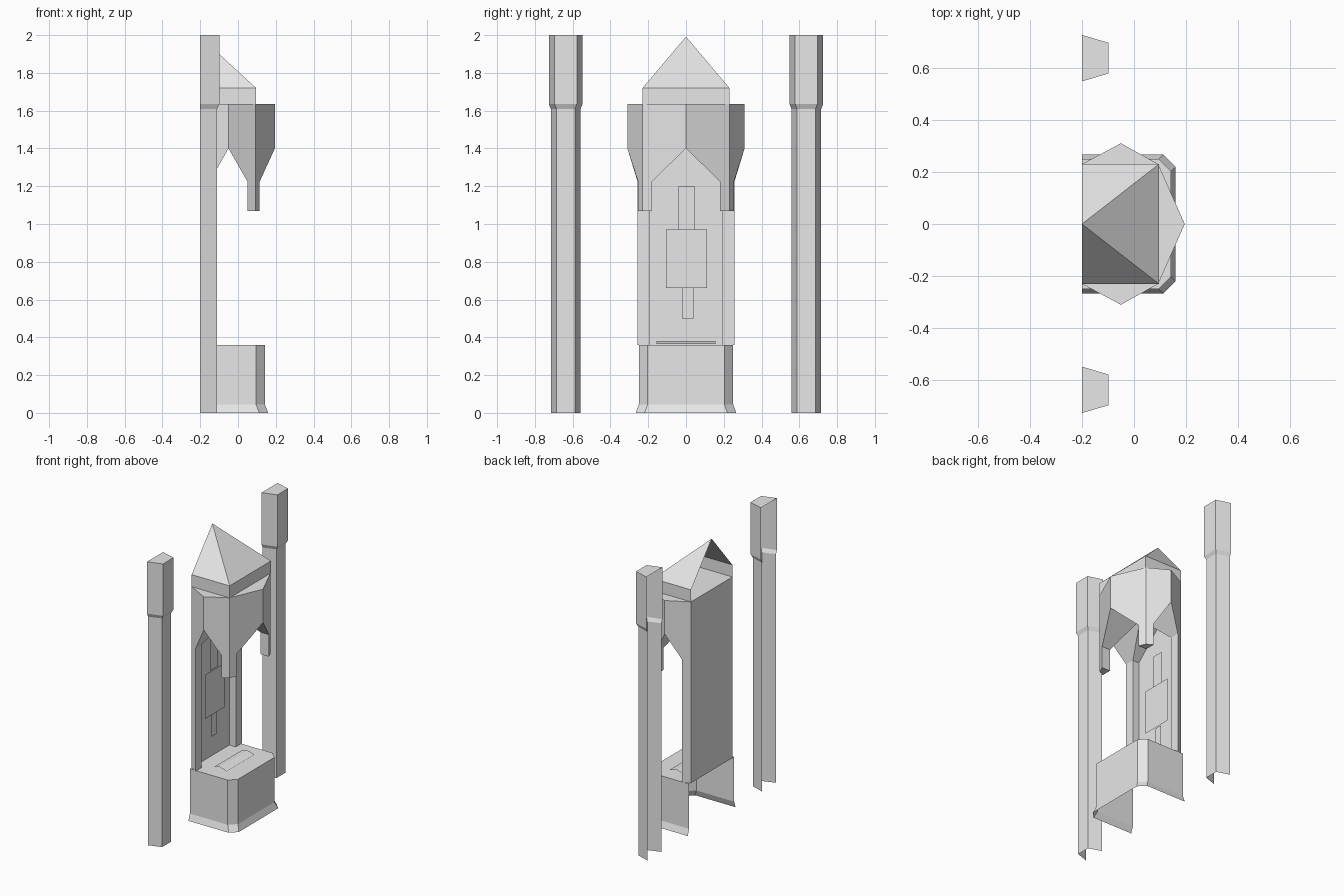
import bpy, bmesh

if "Cube" in bpy.data.objects:
    bpy.data.objects.remove(bpy.data.objects["Cube"])

stone = bpy.data.materials.new("pale_grey_stone")
stone.diffuse_color = (0.8, 0.8, 0.8, 1)
stone.use_nodes = True
stone.node_tree.nodes["Principled BSDF"].inputs["Base Color"].default_value = stone.diffuse_color


def make(name, verts, faces, mirror=False, recalc=True):
    """Mesh object, optionally mirrored across the y = 0 plane."""
    me = bpy.data.meshes.new(name)
    me.from_pydata(verts, [], faces)
    me.materials.append(stone)
    bm = bmesh.new()
    bm.from_mesh(me)
    bmesh.ops.remove_doubles(bm, verts=bm.verts, dist=0.0005)
    if recalc:
        bmesh.ops.recalc_face_normals(bm, faces=bm.faces)
    bm.to_mesh(me)
    bm.free()
    ob = bpy.data.objects.new(name, me)
    bpy.context.collection.objects.link(ob)
    if mirror:
        m = ob.modifiers.new("mirror", 'MIRROR')
        m.use_axis = (False, True, False)
        m.merge_threshold = 0.0005
    return ob


def polys(name, faces, **kw):
    """Object from faces given directly as point lists."""
    verts, idx = [], []
    for f in faces:
        idx.append(range(len(verts), len(verts) + len(f)))
        verts += f
    return make(name, verts, [list(i) for i in idx], **kw)


def loft(name, rings, **kw):
    """Skin open rings (open at the back) and cap the last one."""
    n = len(rings[0])
    verts = [p for r in rings for p in r]
    faces = [(a * n + i, a * n + i + 1, (a + 1) * n + i + 1, (a + 1) * n + i)
             for a in range(len(rings) - 1) for i in range(n - 1)]
    faces.append(tuple(range((len(rings) - 1) * n, len(rings) * n)))
    return make(name, verts, faces, **kw)


def at(p, z):
    return (p[0], p[1], z)


BACK = -0.2

# Side pillars: trapezoid shaft flaring into a wider head
def pillar_ring(back, front, x, z, c=0.637):
    return [(BACK, c - back, z), (x, c - front, z), (x, c + front, z), (BACK, c + back, z)]

loft("side_pillars", [pillar_ring(0.079, 0.049, -0.11, 0),
                      pillar_ring(0.079, 0.049, -0.11, 1.61),
                      pillar_ring(0.089, 0.059, -0.098, 1.635),
                      pillar_ring(0.089, 0.059, -0.098, 2.0)], mirror=True)

# Pedestal with chamfered corners and a flared foot
def base_ring(w, x, z):
    c = 0.047
    return [(BACK, -w, z), (x - c, -w, z), (x, c - w, z),
            (x, w - c, z), (x - c, w, z), (BACK, w, z)]

loft("pedestal", [base_ring(0.266, 0.16, 0), base_ring(0.25, 0.142, 0.045),
                  base_ring(0.25, 0.142, 0.36)])

# Canopy: pointed walls, pendants, rear columns and a groin vault (half, mirrored)
A, B, C, D = (0.195, 0), (0.093, 0.23), (-0.05, 0.31), (BACK, 0.23)
P, Q, R = (0.115, 0.18), (0.05, 0.254), (-0.15, 0.2567)
I, J, K, O, M = (0.05, 0.18), (-0.15, 0.19), (BACK, 0.19), (-0.05, 0), (BACK, 0)
TOP, ARCH, SPRING, TIP, FLOOR = 1.635, 1.4, 1.225, 1.07, 0.36


def quad(a, b, z0, z1):
    return [at(a, z0), at(b, z0), at(b, z1), at(a, z1)]


def wall(mid, spring, corner, low):
    return [at(mid, TOP), at(mid, ARCH), at(spring, SPRING),
            at(spring, low), at(corner, low), at(corner, TOP)]


polys("canopy", [
    wall(A, P, B, TIP), wall(C, Q, B, TIP), wall(C, R, D, FLOOR),
    quad(P, I, TIP, SPRING), quad(I, Q, TIP, SPRING),
    [at(p, TIP) for p in (P, B, Q, I)],
    quad(R, J, FLOOR, SPRING), quad(J, K, FLOOR, SPRING),
    [at(A, ARCH), at(P, SPRING), at(I, SPRING), at(O, ARCH)],
    [at(C, ARCH), at(Q, SPRING), at(I, SPRING), at(O, ARCH)],
    [at(C, ARCH), at(R, SPRING), at(J, SPRING), at(O, ARCH)],
    [at(M, ARCH), at(K, SPRING), at(J, SPRING), at(O, ARCH)],
    [at(p, TOP) for p in (A, B, C, D, M)],
], mirror=True)

# Roof: low band with a half pyramid leaning on the back plane
w, e, apex = 0.23, 0.096, (BACK, 0, 1.992)
eave = [(BACK, -w), (e, -w), (e, w), (BACK, w)]
polys("roof", [quad(a, b, TOP, 1.72) for a, b in zip(eave, eave[1:])] +
      [[at(a, 1.72), at(b, 1.72), apex] for a, b in zip(eave, eave[1:])])


# Back panel and the thin plates hung on it
def card(name, x, y0, y1, z0, z1):
    polys(name, [[(x, y0, z0), (x, y1, z0), (x, y1, z1), (x, y0, z1)]], recalc=False)

card("back_panel", BACK, -0.23, 0.23, FLOOR, TOP)
card("hanging_plate", -0.184, -0.105, 0.112, 0.66, 0.97)
card("upper_strap", -0.192, -0.04, 0.045, 0.97, 1.2)
card("lower_strap", -0.192, -0.02, 0.04, 0.5, 0.66)

# Wavy cloth on the pedestal
wave = [(-0.08, 0.368), (-0.06, 0.374), (-0.035, 0.38), (-0.01, 0.374), (0.02, 0.365)]
polys("altar_cloth", [[(a[0], -0.155, a[1]), (b[0], -0.155, b[1]),
                       (b[0], 0.155, b[1]), (a[0], 0.155, a[1])]
                      for a, b in zip(wave, wave[1:])], recalc=False)
